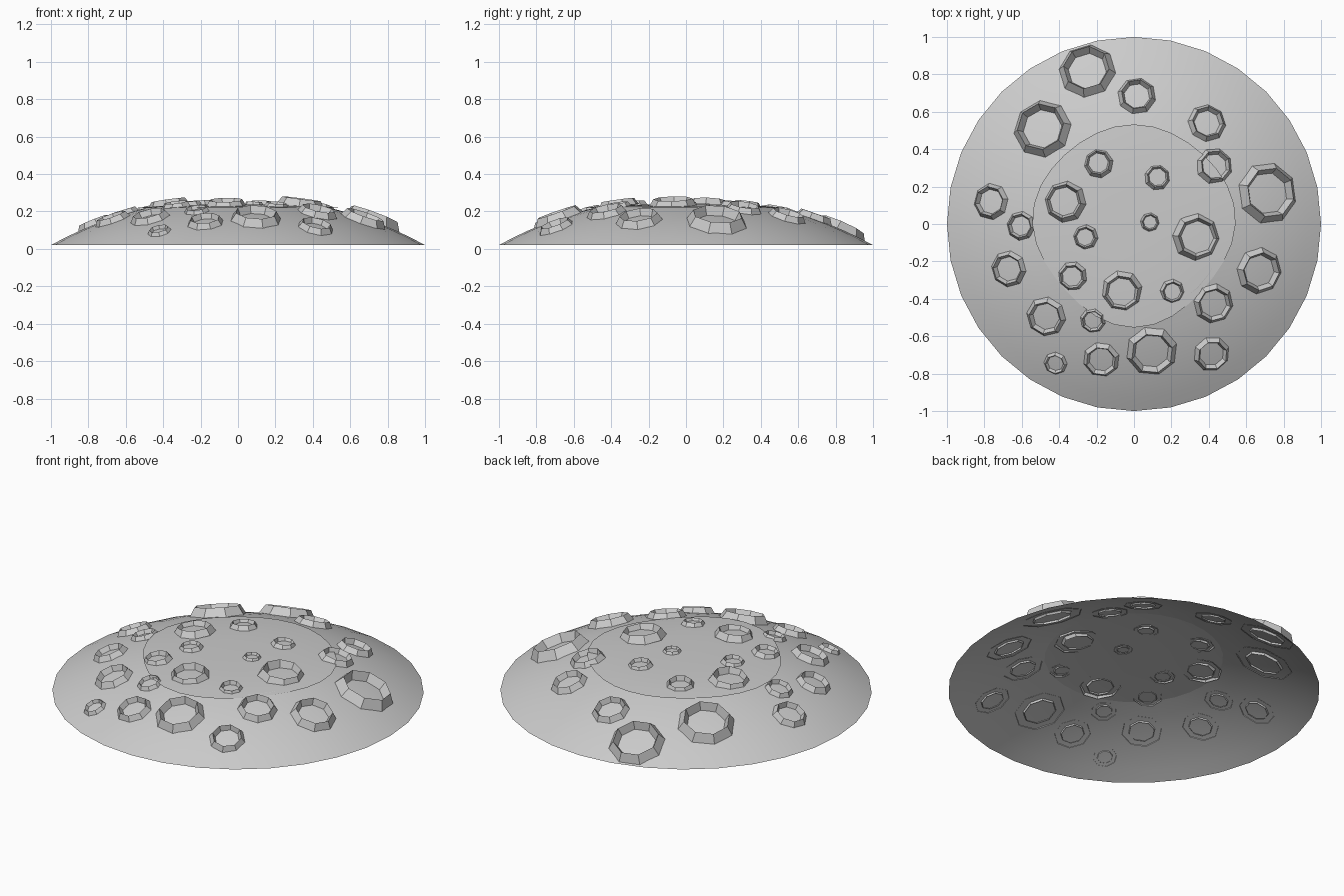
import bpy, bmesh, math
from mathutils import Vector, Matrix

if "Cube" in bpy.data.objects:
    bpy.data.objects.remove(bpy.data.objects["Cube"])

R = 2.06                      # sphere radius of the shell
BASE = math.sqrt(R * R - 1) - 0.02
CAP_R = 0.53


def dome_z(r):
    return math.sqrt(R * R - r * r) - BASE


def cap_z(r):
    return 0.238 - 0.019 * (r / CAP_R) ** 3


def lathe(bm, profile, n, matrix=Matrix(), wave=None, phase=0.0):
    """Revolve (radius, height) pairs into an open surface facing up."""
    rings = []
    for r, z in profile:
        if r < 1e-6:
            rings.append([bm.verts.new(matrix @ Vector((0, 0, z)))] * n)
            continue
        ring = []
        for i in range(n):
            a = math.tau * i / n + phase
            k = wave(a) if wave else 1.0
            ring.append(bm.verts.new(matrix @ Vector((r * k * math.cos(a), r * k * math.sin(a), z))))
        rings.append(ring)
    for a, b in zip(rings, rings[1:]):
        for i in range(n):
            j = (i + 1) % n
            loop = [a[i], a[j], b[j], b[i]]
            bm.faces.new(list(dict.fromkeys(loop)))


def finish(bm, name, smooth):
    me = bpy.data.meshes.new(name)
    bm.to_mesh(me)
    bm.free()
    for p in me.polygons:
        p.use_smooth = smooth
    ob = bpy.data.objects.new(name, me)
    bpy.context.collection.objects.link(ob)
    return ob


# Outer shell: open ring of a shallow sphere
bm = bmesh.new()
lathe(bm, [(r, dome_z(r)) for r in (1, 0.93, 0.85, 0.76, 0.67, 0.58, 0.48)], 32)
finish(bm, "dome_shell", True)

# Flattened top with a slightly wavy edge
bm = bmesh.new()
lathe(bm, [(r, cap_z(r)) for r in (CAP_R, 0.45, 0.34, 0.2, 0)], 32,
      wave=lambda a: 1 + 0.025 * math.cos(4 * a) + 0.02 * math.sin(3 * a))
finish(bm, "dome_top", True)

# Craters: x, y, outer radius
CRATERS = [
    (-.25, .82, .155), (.015, .685, .105), (-.49, .51, .16), (.39, .54, .105),
    (-.19, .325, .08), (.125, .25, .07), (.43, .31, .10), (.715, .165, .168),
    (-.765, .12, .10), (-.605, -.01, .08), (-.37, .12, .115), (-.26, -.07, .068),
    (.085, .01, .052), (.335, -.07, .13), (-.33, -.28, .08), (-.065, -.36, .112),
    (.205, -.36, .066), (.425, -.425, .11), (.67, -.25, .128), (-.67, -.24, .10),
    (-.47, -.495, .11), (-.22, -.515, .07), (-.42, -.745, .065), (-.175, -.725, .10),
    (.095, -.68, .14), (.415, -.695, .10),
]
for i, (x, y, r) in enumerate(CRATERS):
    d = math.hypot(x, y)
    if d < 0.5:
        z, slope = cap_z(d), Vector((x, y, 2.6))
    else:
        z, slope = dome_z(d), Vector((x, y, dome_z(d) + BASE))
    m = Matrix.Translation((x, y, z)) @ slope.to_track_quat('Z', 'Y').to_matrix().to_4x4()
    bm = bmesh.new()
    # skirt, crest, inner wall
    lathe(bm, [(r, -.06 * r), (.8 * r, .27 * r), (.63 * r, -.1 * r)], 8, m,
          phase=math.pi / 8 + 0.25 * math.sin(i * 2.3))
    finish(bm, "crater_%02d" % (i + 1), False)
